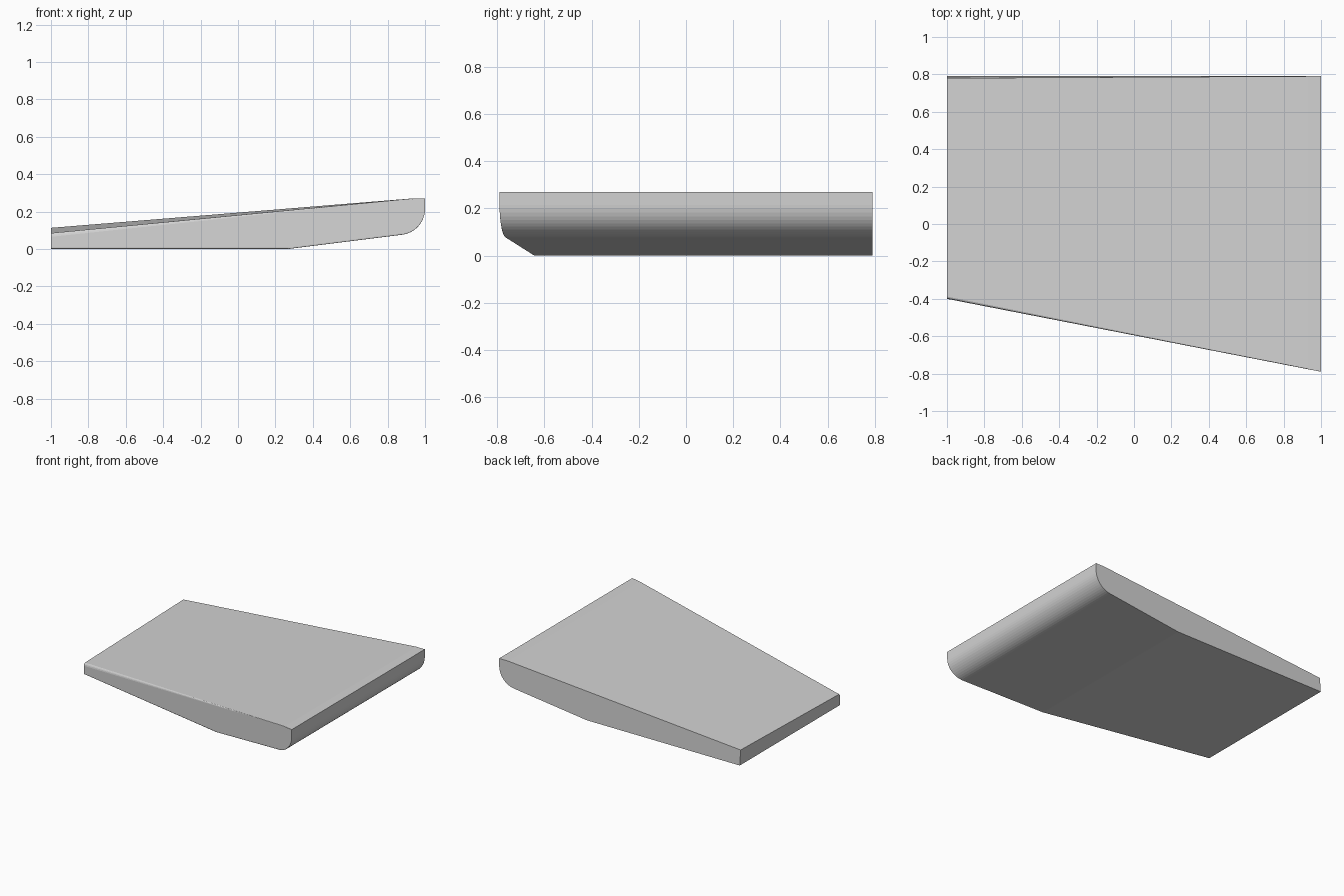
import bpy, bmesh, math

if "Cube" in bpy.data.objects:
    bpy.data.objects.remove(bpy.data.objects["Cube"])

# Closed side outline (x, z): flat base, rising underside, rounded nose, sloping top
def outline(left_top, top_drop=0.0, base_lift=0.0):
    pts = [(-1, base_lift), (0.27, base_lift)]
    cx, cz, r = 0.86, 0.215, 0.14
    n = 12
    for i in range(n + 1):
        a = math.radians(-83 + 83 * i / n)
        # the small edge rounding fades out around the nose
        pts.append((cx + r * math.cos(a), cz + r * math.sin(a) + base_lift * (1 - i / n)))
    pts += [(1, 0.27), (0.93, 0.27 - top_drop * 0.08), (-1, left_top - top_drop)]
    return pts

def front_y(x):
    return -0.595 - 0.195 * x

mesh = bpy.data.meshes.new("wedge_slab")
slab = bpy.data.objects.new("wedge_slab", mesh)
bpy.context.collection.objects.link(slab)
bm = bmesh.new()
rings = []

# Slanted front face with a softly rounded edge
for inset, drop, lift in ((0, 0.02, 0.008), (0.002, 0.010, 0.003),
                          (0.006, 0.003, 0.001), (0.012, 0, 0)):
    rings.append([bm.verts.new((x, front_y(x) + inset * (1 - x * 0.7) / 1.7, z))
                  for x, z in outline(0.085, drop, lift)])

# Straight back face, its low top corner leaning slightly inward
back = [bm.verts.new((x, 0.79, z)) for x, z in outline(0.113)]
back[-1].co.y = 0.78
rings.append(back)

# Skin between the outlines and close both ends
for a, b in zip(rings, rings[1:]):
    for i in range(len(a)):
        j = (i + 1) % len(a)
        bm.faces.new((a[i], a[j], b[j], b[i]))
bm.faces.new(rings[0])
bm.faces.new(rings[-1])
bmesh.ops.recalc_face_normals(bm, faces=bm.faces)
bm.to_mesh(mesh)
bm.free()

grey = bpy.data.materials.new("light_grey")
grey.diffuse_color = (0.65, 0.65, 0.65, 1)
grey.use_nodes = True
grey.node_tree.nodes["Principled BSDF"].inputs["Base Color"].default_value = grey.diffuse_color
mesh.materials.append(grey)
